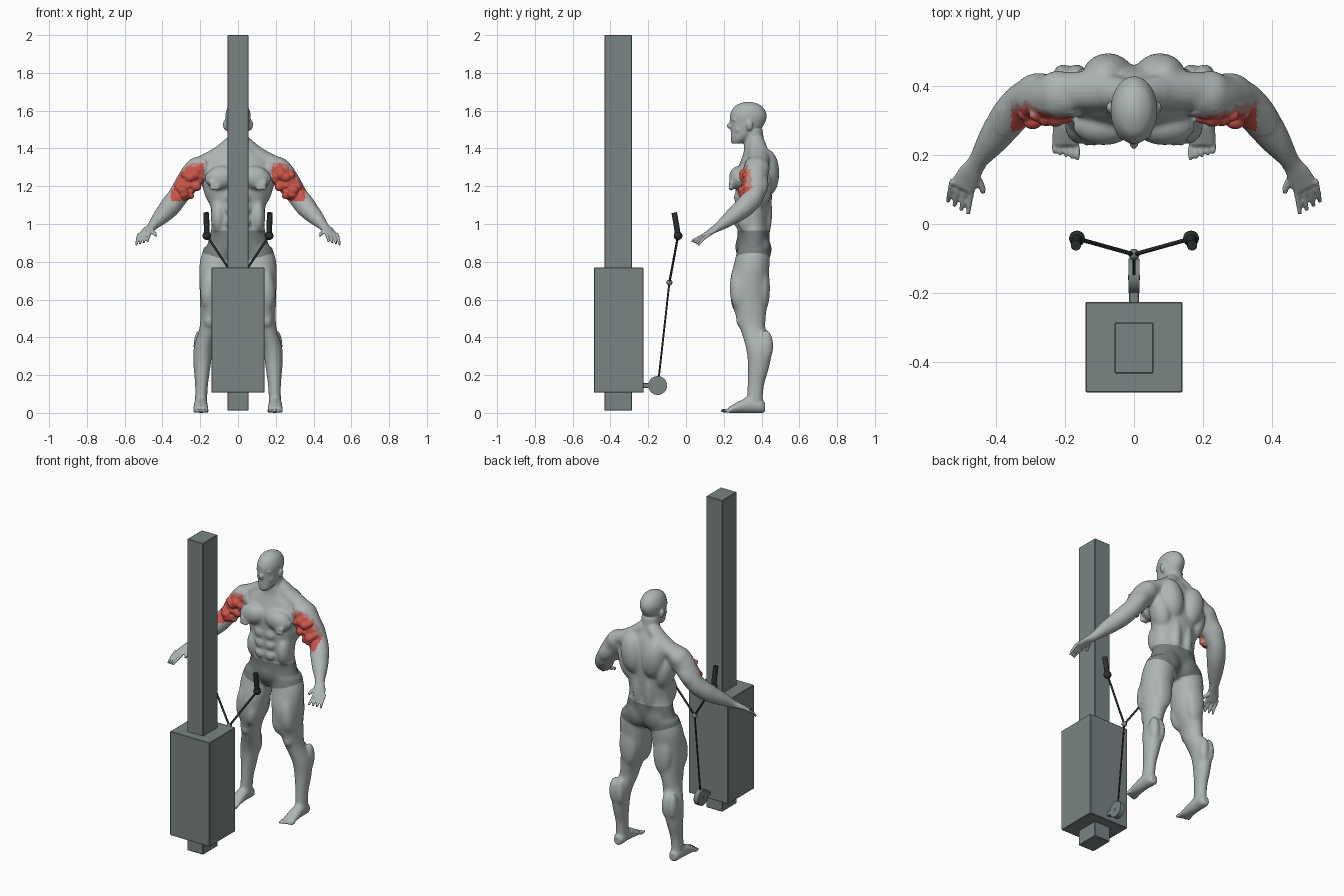
import bpy, bmesh, math, random
from mathutils import Vector, Matrix, noise

random.seed(4)
if "Cube" in bpy.data.objects:
    bpy.data.objects.remove(bpy.data.objects["Cube"], do_unlink=True)


def material(name, r, g, b):
    m = bpy.data.materials.new(name)
    m.diffuse_color = (r, g, b, 1)
    m.use_nodes = True
    node = next(n for n in m.node_tree.nodes if n.type == 'BSDF_PRINCIPLED')
    node.inputs["Base Color"].default_value = (r, g, b, 1)
    return m


SKIN = material("grey skin", .42, .465, .455)
BRIEFS = material("dark grey cloth", .18, .205, .205)
RED = material("muscle red", .6, .09, .065)
ROSE = material("dull rose", .46, .24, .215)
STEEL = material("machine grey", .195, .227, .23)
BLACK = material("black rubber", .025, .03, .03)

X, Y, Z = Vector((1, 0, 0)), Vector((0, 1, 0)), Vector((0, 0, 1))
bm = bmesh.new()


# ---------- body helpers ----------
def smooth_path(rings, steps=4):
    """Catmull-Rom through rings of (x, y, z, radius_a, radius_b)."""
    r = [Vector(p) for p in rings]
    out = []
    for i in range(len(r) - 1):
        a, b, c, d = r[max(i - 1, 0)], r[i], r[i + 1], r[min(i + 2, len(r) - 1)]
        for k in range(steps):
            t = k / steps
            out.append(b + (c - a) * (t / 2) + (a * 2 - b * 5 + c * 4 - d) * (t * t / 2)
                       + (b * 3 - a - c * 3 + d) * (t ** 3 / 2))
    return out + [r[-1]]


def loft(rings, axis=None, sides=20):
    path = smooth_path(rings)
    loops = []
    for i, p in enumerate(path):
        centre = Vector(p[:3])
        if axis:
            u, v = X, axis.cross(X)
        else:
            ahead, behind = path[min(i + 1, len(path) - 1)], path[max(i - 1, 0)]
            t = (Vector(ahead[:3]) - Vector(behind[:3])).normalized()
            u = t.cross(Z).normalized()
            v = t.cross(u)
        loop = []
        for k in range(sides):
            a = math.tau * k / sides
            loop.append(bm.verts.new(centre + u * math.cos(a) * max(p[3], .003)
                                     + v * math.sin(a) * max(p[4], .003)))
        loops.append(loop)
    for lo, hi in zip(loops, loops[1:]):
        for k in range(sides):
            n = (k + 1) % sides
            bm.faces.new((lo[k], lo[n], hi[n], hi[k]))
    bm.faces.new(loops[0][::-1])
    bm.faces.new(loops[-1])


def blob(loc, size, tilt=0):
    m = (Matrix.Translation(loc) @ Matrix.Rotation(tilt, 4, 'Y')
         @ Matrix.Diagonal((*size, 1)))
    bmesh.ops.create_icosphere(bm, subdivisions=3, radius=1, matrix=m)


# ---------- leg and foot ----------
loft([(.095, .36, .88, .085, .085), (.108, .35, .80, .095, .094),
      (.115, .335, .70, .09, .102), (.125, .335, .60, .077, .097),
      (.145, .345, .50, .055, .078), (.155, .355, .44, .052, .067),
      (.183, .385, .34, .052, .068), (.19, .385, .25, .046, .058),
      (.193, .37, .15, .035, .045), (.195, .365, .08, .033, .043),
      (.195, .365, .04, .032, .042)], axis=Z)
blob((.152, .285, .66), (.047, .055, .12), -.1)     # outer thigh
blob((.092, .285, .61), (.04, .05, .09), -.1)       # inner thigh
blob((.15, .29, .49), (.032, .026, .04))            # knee
blob((.12, .41, .66), (.06, .035, .13))             # back of thigh
for cx in (.165, .205):
    blob((cx, .425, .355), (.031, .038, .085))      # calf
loft([(.195, .418, .03, .02, .026), (.195, .395, .035, .033, .036),
      (.197, .34, .044, .035, .044), (.197, .28, .031, .038, .031),
      (.197, .228, .016, .039, .016)], axis=Y)
for k in range(5):
    blob((.163 + k * .0168, .208 + k * .004, .0115), (.0072, .027 - k * .001, .011))

# ---------- torso muscles ----------
blob((.066, .395, .865), (.076, .059, .077))                # buttock
blob((.088, .282, 1.245), (.088, .055, .064), .15)          # chest
blob((.075, .425, 1.27), (.075, .07, .13), .15)             # upper back
blob((.13, .385, 1.19), (.055, .07, .12), .25)              # side of back
blob((.04, .415, 1.06), (.037, .042, .15))                  # lower back
for z in (1.01, 1.075, 1.14):
    blob((.035, .272, z), (.033, .02, .031))                # abdomen
blob((.105, .32, 1.04), (.04, .055, .09))                   # flank
loft([(.02, .375, 1.435, .042, .042), (.10, .385, 1.37, .055, .042),
      (.20, .385, 1.31, .055, .047)])                       # neck to shoulder

# ---------- arm and hand ----------
loft([(.16, .37, 1.31, .06, .06), (.22, .37, 1.28, .068, .068),
      (.27, .365, 1.215, .064, .064), (.315, .36, 1.15, .056, .056),
      (.36, .31, 1.09, .056, .054), (.41, .24, 1.035, .044, .042),
      (.452, .18, .99, .028, .025), (.475, .145, .968, .034, .017),
      (.497, .105, .942, .038, .012)])
blob((.22, .375, 1.295), (.07, .07, .058), .6)              # shoulder
blob((.275, .398, 1.21), (.045, .04, .08), -.7)             # back of arm
for k in range(4):
    bx, by = .467 + k * .0195, .106 + k * .007
    loft([(bx, by, .948, .0085, .0095),
          (bx + .008, by - .042 + k * .001, .926 - k * .003, .0078, .0085),
          (bx + .013, by - .078 + k * .005, .908 - k * .007, .0068, .007)], sides=10)
loft([(.472, .15, .97, .014, .014), (.446, .12, .955, .011, .011),
      (.434, .09, .94, .009, .009)], sides=10)              # thumb

# ---------- broken-up muscle at the front of the arm and chest ----------
for k in range(26):
    t = random.random()
    spread = random.uniform(-.05, .05)
    r = random.uniform(.015, .03)
    blob((.215 + .08 * t + spread * .75, .308 + abs(spread) * .5 - random.random() * .018,
          1.275 - .11 * t + spread * .6), (r, r * .8, r * random.uniform(.6, 1)),
         random.uniform(-1, 1))
for k in range(8):
    r = random.uniform(.008, .014)
    blob((random.uniform(.06, .14), .238, random.uniform(1.185, 1.235)), (r * 1.5, r, r))

# ---------- face sides ----------
blob((.069, .337, 1.52), (.010, .018, .028), .2)            # ear
blob((.025, .258, 1.553), (.028, .015, .010), .1)           # brow
blob((.034, .276, 1.5), (.022, .02, .02))                   # cheek

# mirror everything made so far
copy = bmesh.ops.duplicate(bm, geom=bm.verts[:] + bm.edges[:] + bm.faces[:])["geom"]
bmesh.ops.scale(bm, vec=(-1, 1, 1), verts=[g for g in copy if isinstance(g, bmesh.types.BMVert)])

# ---------- trunk, neck and head ----------
loft([(0, .35, .79, .08, .05), (0, .352, .86, .162, .085),
      (0, .358, .93, .152, .086), (0, .355, 1.0, .14, .084),
      (0, .358, 1.08, .145, .092), (0, .36, 1.18, .165, .098),
      (0, .36, 1.26, .185, .098), (0, .37, 1.33, .168, .082),
      (0, .372, 1.38, .108, .067), (0, .362, 1.43, .062, .055),
      (0, .355, 1.50, .053, .05)], axis=Z, sides=32)
loft([(0, .268, 1.425, .026, .026), (0, .287, 1.45, .044, .050),
      (0, .312, 1.49, .057, .075), (0, .327, 1.54, .065, .093),
      (0, .33, 1.58, .067, .097), (0, .33, 1.62, .053, .076),
      (0, .33, 1.639, .031, .043), (0, .33, 1.647, .01, .014)], axis=Z, sides=32)
blob((0, .236, 1.52), (.013, .021, .018))                   # nose
blob((0, .242, 1.54), (.009, .012, .025))                   # nose bridge
blob((0, .25, 1.478), (.022, .013, .011))                   # lips
blob((0, .252, 1.443), (.022, .016, .016))                  # chin
blob((0, .295, .88), (.05, .035, .06))                      # front of briefs
bmesh.ops.recalc_face_normals(bm, faces=bm.faces[:])

# fuse the parts into one skin
mesh = bpy.data.meshes.new("man_body")
bm.to_mesh(mesh)
bm.free()
body = bpy.data.objects.new("man_body", mesh)
bpy.context.collection.objects.link(body)
fuse = body.modifiers.new("fuse", 'REMESH')
fuse.mode = 'VOXEL'
fuse.voxel_size = .005
relax = body.modifiers.new("relax", 'SMOOTH')
relax.factor = .5
relax.iterations = 2
skin = bpy.data.meshes.new_from_object(body.evaluated_get(bpy.context.evaluated_depsgraph_get()))
body.modifiers.clear()
body.data = skin
skin.materials.clear()
for m in (SKIN, BRIEFS, RED, ROSE):
    skin.materials.append(m)
bm = bmesh.new()
bm.from_mesh(skin)


# melt the muscles together, keeping hands, feet and broken muscle crisp
def is_flesh(p):
    broken = abs(p.x) > .17 and p.y < .335 and 1.11 < p.z < 1.34
    return abs(p.x) < .43 and .06 < p.z < 1.42 and not broken


for verts, rounds in (([v for v in bm.verts if is_flesh(v.co)], 24),
                      ([v for v in bm.verts if v.co.z >= 1.42], 4)):
    for k in range(rounds):
        bmesh.ops.smooth_vert(bm, verts=verts, factor=.5,
                              use_axis_x=True, use_axis_y=True, use_axis_z=True)

# cut clean hems for the briefs, then colour by position
for height, normal in ((.965, Z), (.79, Vector((-.3, 0, 1))), (.79, Vector((.3, 0, 1)))):
    bmesh.ops.bisect_plane(bm, geom=bm.verts[:] + bm.edges[:] + bm.faces[:],
                           plane_co=(0, 0, height), plane_no=normal)
for f in bm.faces:
    f.smooth = True
    c = f.calc_center_median()
    side = abs(c.x)
    f.material_index = 0
    if side < .25 and .79 + .3 * side < c.z < .965:
        f.material_index = 1
    elif .18 < side < .355 and 1.12 < c.z < 1.325 and c.y < .37:
        edge = c.y + .03 * noise.noise(c * 30) + max(0, c.z - 1.27) * .5
        f.material_index = 2 if edge < .328 else 3 if edge < .35 else 0
bm.to_mesh(skin)
bm.free()


# ---------- cable machine ----------
def finish(name, mat, smooth=True):
    ob = bpy.context.object
    ob.name = name
    ob.data.materials.append(mat)
    if smooth:
        bpy.ops.object.shade_smooth_by_angle()
    return ob


def box(name, lo, hi, mat):
    lo, hi = Vector(lo), Vector(hi)
    bpy.ops.mesh.primitive_cube_add(size=1, location=(lo + hi) / 2)
    ob = finish(name, mat, False)
    ob.data.transform(Matrix.Diagonal((*(hi - lo), 1)))
    bevel = ob.modifiers.new("soft_edges", 'BEVEL')
    bevel.width = .003


def rod(name, a, b, radius, mat, sides=16):
    a, b = Vector(a), Vector(b)
    bpy.ops.mesh.primitive_cylinder_add(vertices=sides, radius=radius, depth=(b - a).length,
                                        location=(a + b) / 2,
                                        rotation=(b - a).to_track_quat('Z', 'Y').to_euler())
    finish(name, mat)


def ball(name, loc, radius, mat):
    bpy.ops.mesh.primitive_uv_sphere_add(segments=20, ring_count=12, radius=radius, location=loc)
    finish(name, mat)


box("column", (-.056, -.432, .012), (.056, -.285, 2), STEEL)
box("weight_housing", (-.14, -.487, .107), (.14, -.225, .77), STEEL)
box("pulley_arm", (-.014, -.23, .132), (.014, -.17, .158), STEEL)
rod("pulley_wheel", (-.016, -.15, .145), (.016, -.15, .145), .05, STEEL, 32)
rod("pulley_axle", (-.018, -.155, .145), (.018, -.155, .145), .007, STEEL)
joint = (0, -.088, .69)
rod("cable", (0, -.146, .17), joint, .005, BLACK)
ball("cable_joint", joint, .016, STEEL)
for side, label in ((1, "left"), (-1, "right")):
    grip = (side * .165, -.042, .938)
    rod(label + "_strap", joint, grip, .006, BLACK)
    rod(label + "_handle", grip, (side * .168, -.062, 1.06), .015, BLACK)
    ball(label + "_handle_end", grip, .023, BLACK)
